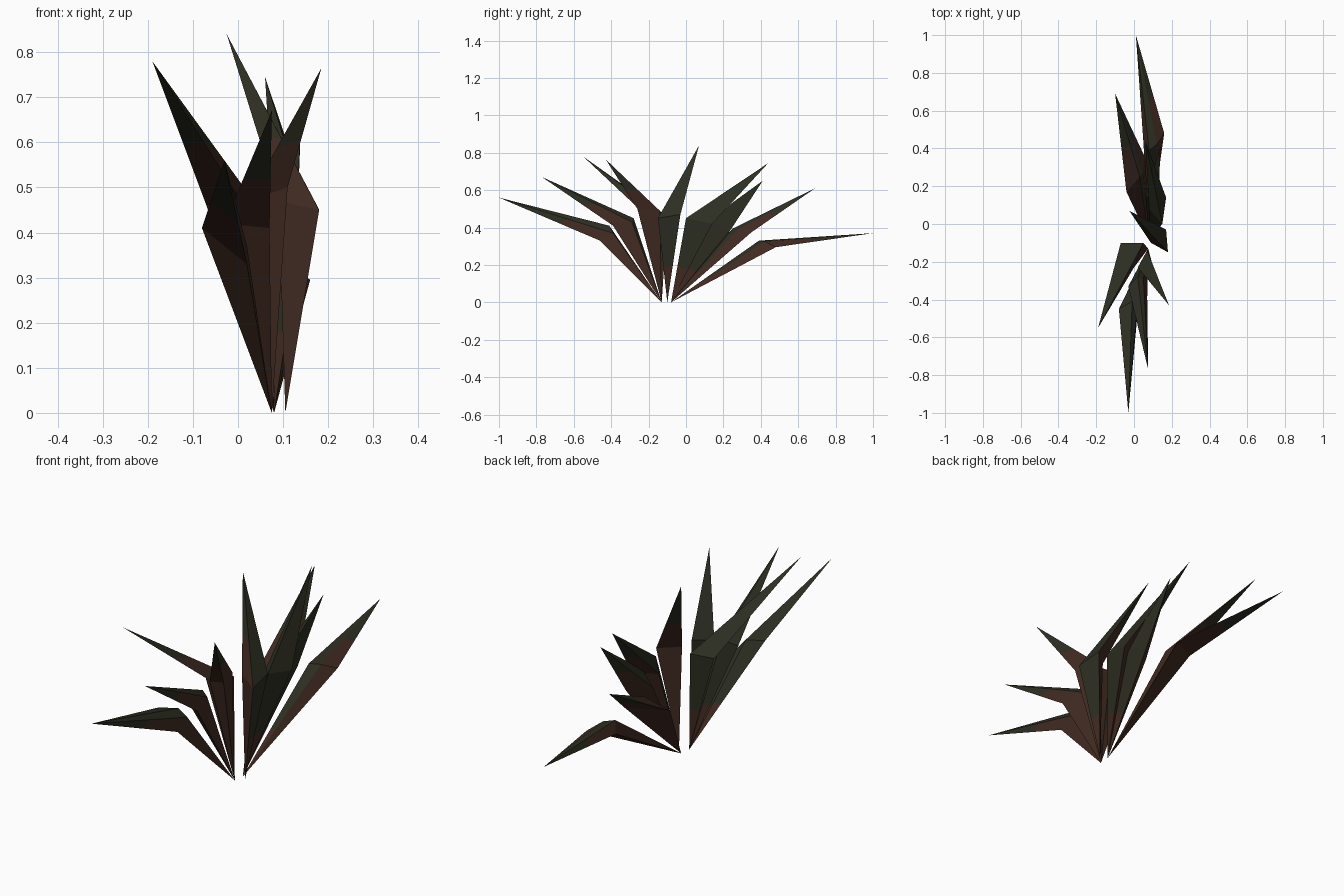
import bpy
import bmesh
from mathutils import Vector

cube = bpy.data.objects.get("Cube")
if cube:
    bpy.data.objects.remove(cube, do_unlink=True)


def make_material(name, colour):
    mat = bpy.data.materials.new(name)
    mat.use_nodes = True
    mat.diffuse_color = (*colour, 1)
    mat.node_tree.nodes["Principled BSDF"].inputs["Base Color"].default_value = (*colour, 1)
    return mat


leaf_green = make_material("dark leaf green", (0.027, 0.028, 0.016))
stem_brown = make_material("dark stem brown", (0.053, 0.024, 0.016))


def cm(point):
    return Vector(point) / 100


def make_blade(name, root, bend, tip, sides):
    """A faceted spike: narrow root, bent at its widest section, sharp tip.
    The letters in sides give each side's colour: b for brown, g for green."""
    root, tip = cm(root), cm(tip)
    bend = [cm(p) for p in bend]
    bm = bmesh.new()
    root_vert = bm.verts.new(root)
    tip_vert = bm.verts.new(tip)
    low = [bm.verts.new(root.lerp(p, 0.42)) for p in bend]
    mid = [bm.verts.new(p) for p in bend]
    high = [bm.verts.new(p.lerp(tip, 0.4)) for p in bend]

    # each side runs foot, stem, leaf, point; all feet brown, all points green
    for i, letter in enumerate(sides):
        j = (i + 1) % len(bend)
        brown = int(letter == "b")
        bm.faces.new((root_vert, low[j], low[i])).material_index = 1
        bm.faces.new((low[i], low[j], mid[j], mid[i])).material_index = brown
        bm.faces.new((mid[i], mid[j], high[j], high[i])).material_index = brown
        bm.faces.new((high[i], high[j], tip_vert)).material_index = 0
    bmesh.ops.recalc_face_normals(bm, faces=bm.faces)

    mesh = bpy.data.meshes.new(name)
    bm.to_mesh(mesh)
    bm.free()
    mesh.materials.append(leaf_green)
    mesh.materials.append(stem_brown)
    obj = bpy.data.objects.new(name, mesh)
    bpy.context.scene.collection.objects.link(obj)


# root points shared by the groups of blades, in hundredths
front_root = (7.5, -13, 0)
middle_root = (10.5, -10, 0)
back_root = (8, -8, 0)

# front blades
make_blade("front_low_blade", front_root,
           [(-8, -45, 41), (2, -46, 33), (2, -39, 37), (-1, -41, 41)],
           (-3, -100, 56), "bbgg")
make_blade("front_middle_blade", front_root,
           [(-3, -33, 42), (7, -39, 41), (5, -29, 43), (2, -28, 45)],
           (7.5, -77, 67), "bbgg")
make_blade("front_right_blade", front_root,
           [(-7, -10, 46), (0, -23, 48), (5, -10, 45)], (-19, -55, 78), "bbg")
make_blade("front_left_blade", front_root,
           [(2, -23, 47), (11, -26, 50), (7, -14, 49)], (18.5, -43, 76.5), "bbg")

# upright blade
make_blade("upright_blade", middle_root,
           [(18, -15, 45), (17, -3, 47), (9, -10, 47)], (-2.5, 7, 84), "gbb")

# back blades
make_blade("back_tall_blade", back_root,
           [(17, 14, 42), (15, 0, 45), (8, 8, 42)], (6, 44, 74.5), "ggb")
make_blade("back_left_blade", back_root,
           [(13, 12, 44), (13, 24, 39), (6, 15, 39)], (14, 41, 65), "gbg")
make_blade("back_right_blade", back_root,
           [(-4, 17, 32), (3, 25, 39.5), (5, 27, 38.5), (6, 35, 37.5)],
           (-10, 69, 61), "bgbb")
make_blade("back_low_blade", back_root,
           [(8, 39, 33), (12, 42, 32.5), (16, 48, 29.5), (5, 43, 29)],
           (1, 100, 37), "gbbb")
